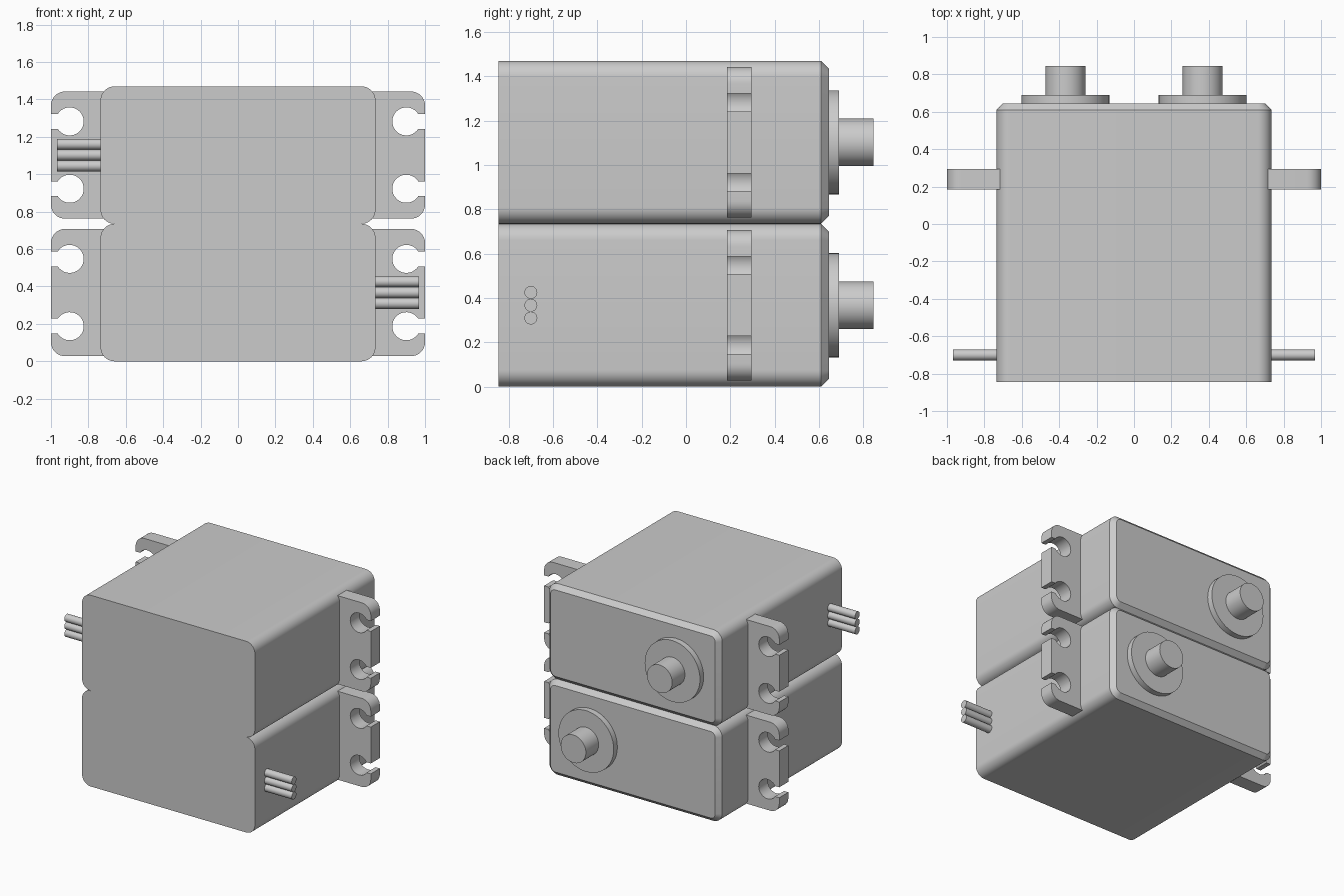
import bpy, bmesh, math

if "Cube" in bpy.data.objects:
    bpy.data.objects.remove(bpy.data.objects["Cube"], do_unlink=True)

grey = bpy.data.materials.new("plain grey")
grey.use_nodes = True
colour = (0.6, 0.6, 0.6, 1)
grey.diffuse_color = colour
grey.node_tree.nodes["Principled BSDF"].inputs["Base Color"].default_value = colour

HALF_W, HEIGHT = 0.735, 0.735   # one case
FRONT, BACK, CHAMFER = -0.845, 0.645, 0.035


def arc(cx, cz, r, start, end, steps):
    """Points on a circle arc in the x-z plane, angles in degrees."""
    angles = [math.radians(start + (end - start) * i / steps) for i in range(steps + 1)]
    return [(cx + r * math.cos(a), cz + r * math.sin(a)) for a in angles]


def rounded_rect(hw, hh, r):
    pts = []
    for i, (sx, sz) in enumerate([(1, 1), (-1, 1), (-1, -1), (1, -1)]):
        pts += arc(sx * (hw - r), sz * (hh - r), r, 90 * i, 90 * i + 90, 10)
    return pts


def loft(name, sections, place):
    """Skin (profile, depth) sections into a closed solid; place maps (x, z, depth) to 3D."""
    bm = bmesh.new()
    rings = [[bm.verts.new(place(x, z, d)) for x, z in prof] for prof, d in sections]
    n = len(rings[0])
    for a, b in zip(rings, rings[1:]):
        for i in range(n):
            j = (i + 1) % n
            bm.faces.new((a[i], a[j], b[j], b[i]))
    bm.faces.new(rings[0])
    bm.faces.new(rings[-1])
    bmesh.ops.recalc_face_normals(bm, faces=bm.faces)
    mesh = bpy.data.meshes.new(name)
    bm.to_mesh(mesh)
    bm.free()
    mesh.materials.append(grey)
    obj = bpy.data.objects.new(name, mesh)
    bpy.context.collection.objects.link(obj)
    bpy.ops.object.select_all(action='DESELECT')
    obj.select_set(True)
    bpy.context.view_layer.objects.active = obj
    bpy.ops.object.shade_smooth_by_angle(angle=math.radians(30))
    return obj


def tab_profile():
    """Mounting ear with two round holes that open to the outer edge."""
    low, high, r, slot, hole = -0.34, 0.34, 0.075, 0.04, 0.075
    gap = math.degrees(math.asin(slot / hole))
    pts = [(0.7, low)] + arc(1 - r, low + r, r, -90, 0, 8)
    for z in (-0.18, 0.18):
        pts += [(1, z - slot)] + arc(0.9, z, hole, -gap, gap - 360, 28) + [(1, z + slot)]
    return pts + arc(1 - r, high - r, r, 0, 90, 8) + [(0.7, high)]


def build_servo(label, mid, side):
    """One motor unit centred at height mid; side is where its shaft and wires sit."""
    def along_y(x, z, d):
        return (x, d, mid + z)

    def along_x(y, z, d):
        return (d, y, mid + z)

    # Case with rounded long edges and a chamfered back
    outer = rounded_rect(HALF_W, HEIGHT / 2, 0.075)
    inner = rounded_rect(HALF_W - CHAMFER, HEIGHT / 2 - CHAMFER, 0.04)
    loft(label + "_case", [(outer, FRONT), (outer, BACK - CHAMFER), (inner, BACK)], along_y)

    # Mounting ears
    for name, s in (("left", 1), ("right", -1)):
        ear = [(s * x, z) for x, z in tab_profile()]
        loft(label + "_" + name + "_ear", [(ear, 0.185), (ear, 0.295)], along_y)

    # Output collar and shaft
    for name, r, end in (("collar", 0.235, 0.69), ("shaft", 0.107, 0.845)):
        disc = arc(side * 0.367, 0, r, 0, 360, 48)[:-1]
        loft(label + "_" + name, [(disc, BACK - 0.01), (disc, end)], along_y)

    # Three wires
    for i in (-1, 0, 1):
        wire = arc(-0.7, i * 0.058, 0.029, 0, 360, 20)[:-1]
        loft(label + "_wire_" + str(i + 2), [(wire, side * 0.72), (wire, side * 0.967)], along_x)


build_servo("lower", HEIGHT / 2, 1)
build_servo("upper", HEIGHT * 1.5, -1)
